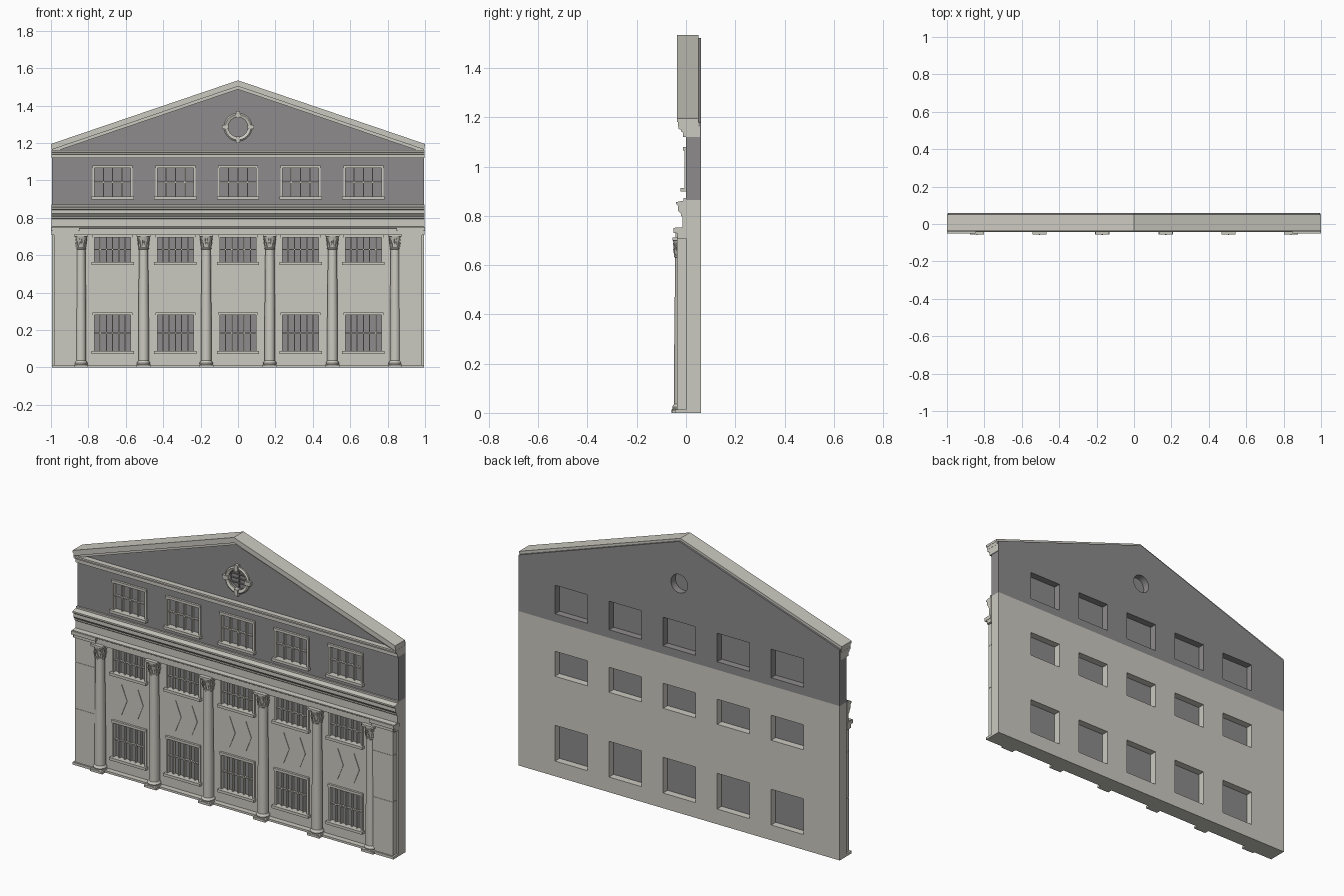
import bpy, bmesh
from math import pi, cos, sin
from mathutils import Matrix, Vector

cube = bpy.data.objects.get("Cube")
if cube:
    bpy.data.objects.remove(cube, do_unlink=True)


def material(name, rgb):
    m = bpy.data.materials.new(name)
    m.use_nodes = True
    m.diffuse_color = (*rgb, 1)
    m.node_tree.nodes["Principled BSDF"].inputs["Base Color"].default_value = (*rgb, 1)
    return m


STONE = material("pale stone", (0.60, 0.59, 0.53))
GREY = material("slate grey", (0.27, 0.26, 0.265))


def box(bm, x0, x1, y0, y1, z0, z1, matrix=Matrix()):
    place = Matrix.Translation(((x0 + x1) / 2, (y0 + y1) / 2, (z0 + z1) / 2))
    size = Matrix.Diagonal((x1 - x0, y1 - y0, z1 - z0, 1))
    bmesh.ops.create_cube(bm, size=1, matrix=matrix @ place @ size)


def prism(bm, points, offset):
    """Extrude a flat outline by an offset vector."""
    face = bm.faces.new([bm.verts.new(p) for p in points])
    ext = bmesh.ops.extrude_face_region(bm, geom=[face], use_keep_orig=True)
    moved = [v for v in ext["geom"] if isinstance(v, bmesh.types.BMVert)]
    bmesh.ops.translate(bm, verts=moved, vec=offset)


def front_prism(bm, outline, y0, y1):
    prism(bm, [(x, y0, z) for x, z in outline], (0, y1 - y0, 0))


def moulding(bm, profile, half):
    prism(bm, [(-half, y, z) for y, z in profile], (2 * half, 0, 0))


def lathe(bm, profile, matrix, segs=20, closed=False):
    rings = [[bm.verts.new(matrix @ Vector((r * cos(2 * pi * i / segs), r * sin(2 * pi * i / segs), z)))
              for i in range(segs)] for r, z in profile]
    pairs = list(zip(rings, rings[1:]))
    if closed:
        pairs.append((rings[-1], rings[0]))
    else:
        bm.faces.new(rings[0])
        bm.faces.new(rings[-1])
    for a, b in pairs:
        for i in range(segs):
            j = (i + 1) % segs
            bm.faces.new((a[i], a[j], b[j], b[i]))


def finish(bm, name, mat, smooth=False):
    bmesh.ops.recalc_face_normals(bm, faces=bm.faces)
    mesh = bpy.data.meshes.new(name)
    bm.to_mesh(mesh)
    bm.free()
    mesh.materials.append(mat)
    ob = bpy.data.objects.new(name, mesh)
    bpy.context.collection.objects.link(ob)
    if smooth:
        bpy.ops.object.select_all(action="DESELECT")
        ob.select_set(True)
        bpy.context.view_layer.objects.active = ob
        bpy.ops.object.shade_smooth_by_angle(angle=0.6)
    return ob


BAYS = [-0.67, -0.335, 0, 0.335, 0.67]
COLUMNS = [-0.84, -0.505, -0.17, 0.17, 0.505, 0.84]
# Window rows: bottom, top, number of upright bars
ROWS = {"lower": (0.085, 0.285, 5), "middle": (0.56, 0.70, 5), "upper": (0.91, 1.07, 3)}
HALF = 0.10
ROUND = Matrix.Translation((0, 0, 1.285)) @ Matrix.Rotation(pi / 2, 4, "X")

# Cutter for all window openings
bm = bmesh.new()
for z0, z1, _ in ROWS.values():
    for x in BAYS:
        box(bm, x - HALF, x + HALF, -0.1, 0.1, z0, z1)
lathe(bm, [(0.052, -0.1), (0.052, 0.1)], ROUND, 24)
cutter = finish(bm, "window_cutter", STONE)
cutter.hide_render = True
cutter.display_type = "WIRE"

# Walls: pale lower storeys, grey attic and gable
bm = bmesh.new()
box(bm, -0.995, 0.995, 0, 0.06, 0, 0.865)
lower_wall = finish(bm, "lower_wall", STONE)
bm = bmesh.new()
front_prism(bm, [(-0.995, 0.865), (0.995, 0.865), (0.995, 1.18), (0, 1.522), (-0.995, 1.18)], 0, 0.06)
upper_wall = finish(bm, "upper_wall_and_gable", GREY)
for wall in (lower_wall, upper_wall):
    cut = wall.modifiers.new("window openings", "BOOLEAN")
    cut.operation = "DIFFERENCE"
    cut.solver = "EXACT"
    cut.object = cutter

# Windows: panes, grilles, surrounds and sills
for row, (z0, z1, bars) in ROWS.items():
    panes, grille, frame = bmesh.new(), bmesh.new(), bmesh.new()
    for x in BAYS:
        box(panes, x - HALF, x + HALF, 0.014, 0.02, z0, z1)
        for i in range(bars):
            bx = x - HALF + 2 * HALF * (i + 1) / (bars + 1)
            box(grille, bx - 0.003, bx + 0.003, 0, 0.014, z0, z1)
        mid = (z0 + z1) / 2
        box(grille, x - HALF, x + HALF, 0.002, 0.014, mid - 0.003, mid + 0.003)
        for s in (-1, 1):
            a, b = sorted((x + s * 0.096, x + s * 0.107))
            box(frame, a, b, -0.007, 0.014, z0, z1)
        box(frame, x - 0.107, x + 0.107, -0.012, 0.014, z1 - 0.004, z1 + 0.01)
        box(frame, x - 0.113, x + 0.113, -0.022, 0.014, z0 - 0.012, z0 + 0.003)
    finish(panes, row + "_window_panes", GREY)
    finish(grille, row + "_window_grilles", STONE)
    finish(frame, row + "_window_surrounds", STONE)

# Round gable window with four keystones
bm = bmesh.new()
lathe(bm, [(0.054, -0.01), (0.075, -0.01), (0.075, 0.008), (0.068, 0.014), (0.054, 0.008)], ROUND, 32, True)
for i in range(4):
    turn = ROUND @ Matrix.Rotation(i * pi / 2, 4, "Z")
    box(bm, 0.05, 0.086, -0.011, 0.011, 0, 0.018, turn)
finish(bm, "round_window_surround", STONE, True)
bm = bmesh.new()
lathe(bm, [(0.054, -0.02), (0.054, -0.014)], ROUND, 24)
finish(bm, "round_window_pane", GREY)
bm = bmesh.new()
box(bm, -0.002, 0.002, 0.006, 0.014, 1.235, 1.335)
for dz in (-0.024, 0, 0.024):
    box(bm, -0.046, 0.046, 0.006, 0.014, 1.283 + dz, 1.287 + dz)
finish(bm, "round_window_bars", GREY)

# Diamond panels between the storeys
bm = bmesh.new()
for x in BAYS:
    for s in (-1, 1):
        c = x + s * 0.05
        front_prism(bm, [(c - 0.034, 0.42), (c, 0.335), (c + 0.034, 0.42), (c, 0.505)], -0.003, 0.002)
finish(bm, "diamond_panels", STONE)

# Columns with moulded bases and flared leafy capitals
shaft = [(0.038, 0), (0.038, 0.014), (0.034, 0.016), (0.036, 0.024), (0.032, 0.031), (0.028, 0.036),
         (0.028, 0.25), (0.024, 0.63), (0.028, 0.633), (0.028, 0.639), (0.024, 0.642), (0.026, 0.675), (0.034, 0.70)]
columns, leaves, blocks = bmesh.new(), bmesh.new(), bmesh.new()
for x in COLUMNS:
    centre = Matrix.Translation((x, -0.02, 0))
    lathe(columns, shaft, centre)
    box(blocks, x - 0.038, x + 0.038, -0.057, 0, 0, 0.012)
    box(blocks, x - 0.037, x + 0.037, -0.055, 0, 0.70, 0.712)
    for tier, base in enumerate((0.642, 0.664)):
        for i in range(8):
            turn = Matrix.Rotation((i + tier / 2) * pi / 4, 4, "Z")
            lean = Matrix.Translation((0.024, 0, base)) @ Matrix.Rotation(0.22, 4, "Y")
            box(leaves, 0, 0.004, -0.007, 0.007, 0, 0.026, centre @ turn @ lean)
finish(columns, "columns", STONE, True)
finish(leaves, "capital_leaves", STONE)
finish(blocks, "column_plinths_and_abaci", STONE)

# Corner pilasters in three stone courses with base and cap
bm = bmesh.new()
for s in (-1, 1):
    def course(a, b, front, z0, z1):
        x0, x1 = sorted((s * a, s * b))
        box(bm, x0, x1, front, 0.0, z0, z1)
    for z0, z1 in ((0, 0.314), (0.316, 0.574), (0.576, 0.72)):
        course(0.86, 0.985, -0.036, z0, z1)
    course(0.862, 0.983, -0.034, 0, 0.72)
    course(0.852, 0.995, -0.045, 0, 0.014)
    course(0.855, 0.99, -0.042, 0.712, 0.73)
    course(0.848, 1.0, -0.05, 0.73, 0.75)
finish(bm, "corner_pilasters", STONE)

# Base step along the foot of the wall
bm = bmesh.new()
box(bm, -0.99, 0.99, -0.03, 0, 0, 0.012)
finish(bm, "base_step", STONE)

# Main entablature and cornice
bm = bmesh.new()
moulding(bm, [(0, 0.708), (-0.034, 0.708), (-0.034, 0.728), (-0.038, 0.728), (-0.038, 0.742),
              (-0.044, 0.746), (-0.044, 0.752), (-0.015, 0.754), (-0.015, 0.795), (-0.02, 0.80),
              (-0.02, 0.808), (-0.033, 0.822), (-0.033, 0.842), (-0.04, 0.848), (-0.04, 0.856),
              (-0.01, 0.862), (-0.01, 0.872), (0, 0.872)], 0.998)
finish(bm, "main_entablature", STONE)

# Horizontal cornice below the gable
bm = bmesh.new()
moulding(bm, [(0.057, 1.12), (-0.012, 1.12), (-0.012, 1.138), (-0.02, 1.142), (-0.02, 1.15),
              (-0.03, 1.153), (-0.03, 1.163), (0.057, 1.163)], 0.998)
finish(bm, "gable_base_cornice", STONE)


# Raking cornices following the gable slopes
def chevron(bm, top, bottom, y0, y1, half=1.0):
    drop = 0.34 * half
    front_prism(bm, [(-half, 1.535 - top - drop), (0, 1.535 - top), (half, 1.535 - top - drop),
                     (half, 1.535 - bottom - drop), (0, 1.535 - bottom), (-half, 1.535 - bottom - drop)], y0, y1)


bm = bmesh.new()
chevron(bm, 0, 0.013, -0.037, 0.05)
chevron(bm, 0.012, 0.032, -0.033, 0.05, 0.998)
chevron(bm, 0.03, 0.048, -0.018, 0.04, 0.995)
finish(bm, "raking_cornice", STONE)
